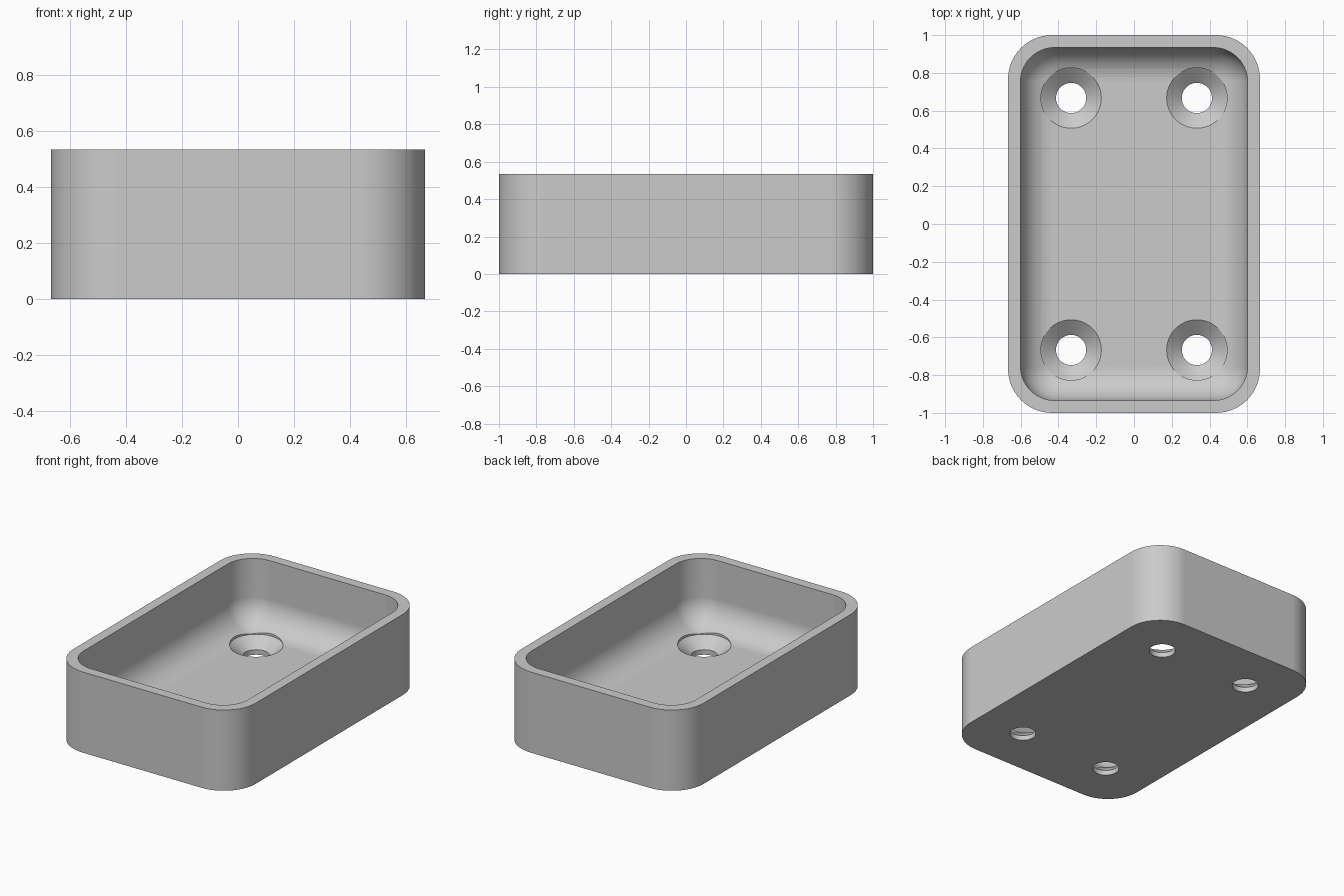
import bpy, bmesh, math

if "Cube" in bpy.data.objects:
    bpy.data.objects.remove(bpy.data.objects["Cube"])

grey = bpy.data.materials.new("plain_grey")
grey.diffuse_color = (0.6, 0.6, 0.6, 1)
grey.use_nodes = True
grey.node_tree.nodes["Principled BSDF"].inputs["Base Color"].default_value = grey.diffuse_color

HX, HY, H = 0.667, 1.0, 0.533      # outer half sizes and height
WALL, FLOOR = 0.066, 0.098         # wall and floor thickness
R_OUT, R_IN, FILLET = 0.233, 0.181, 0.18


def rounded_loop(bm, hx, hy, r, z, n=14):
    """Ring of vertices around a rounded rectangle."""
    ring = []
    for k, (sx, sy) in enumerate(((1, 1), (-1, 1), (-1, -1), (1, -1))):
        for i in range(n + 1):
            a = math.pi / 2 * (k + i / n)
            ring.append(bm.verts.new((sx * (hx - r) + r * math.cos(a),
                                      sy * (hy - r) + r * math.sin(a), z)))
    return ring


def skin(bm, rings):
    """Bridge successive rings and cap both ends."""
    for a, b in zip(rings, rings[1:]):
        m = len(a)
        for i in range(m):
            j = (i + 1) % m
            bm.faces.new((a[i], a[j], b[j], b[i]))
    bm.faces.new(rings[0][::-1])
    bm.faces.new(rings[-1])


def to_object(bm, name):
    bmesh.ops.recalc_face_normals(bm, faces=bm.faces)
    me = bpy.data.meshes.new(name)
    bm.to_mesh(me)
    bm.free()
    me.materials.append(grey)
    ob = bpy.data.objects.new(name, me)
    bpy.context.collection.objects.link(ob)
    return ob


# Tray: outer wall, rim, inner wall, rounded inner floor edge
bm = bmesh.new()
ix, iy = HX - WALL, HY - WALL
rings = [rounded_loop(bm, HX, HY, R_OUT, 0), rounded_loop(bm, HX, HY, R_OUT, H),
         rounded_loop(bm, ix, iy, R_IN, H)]
N = 12
for i in range(N + 1):
    a = math.pi / 2 * i / N
    d = FILLET * (1 - math.cos(a))
    rings.append(rounded_loop(bm, ix - d, iy - d, R_IN - d,
                              FLOOR + FILLET * (1 - math.sin(a))))
skin(bm, rings)
tray = to_object(bm, "tray")

# Countersunk screw holes, cut in the four corners
bm = bmesh.new()
profile = ((0.08, -0.05), (0.08, 0.033), (0.16, 0.098), (0.16, 0.3))
for cx in (-0.333, 0.333):
    for cy in (-0.667, 0.667):
        skin(bm, [[bm.verts.new((cx + r * math.cos(2 * math.pi * i / 64),
                                 cy + r * math.sin(2 * math.pi * i / 64), z))
                   for i in range(64)] for r, z in profile])
cutter = to_object(bm, "screw_hole_cutter")
cutter.hide_render = True

mod = tray.modifiers.new("holes", "BOOLEAN")
mod.object, mod.operation, mod.solver = cutter, "DIFFERENCE", "EXACT"
bpy.context.view_layer.objects.active = tray
tray.select_set(True)
cutter.select_set(False)
bpy.ops.object.modifier_apply(modifier=mod.name)
bpy.data.objects.remove(cutter)

# Smooth curved walls, crisp rims, flat-looking floor
bpy.ops.object.shade_smooth_by_angle(angle=math.radians(30))
wn = tray.modifiers.new("flat_face_normals", "WEIGHTED_NORMAL")
wn.keep_sharp = True
